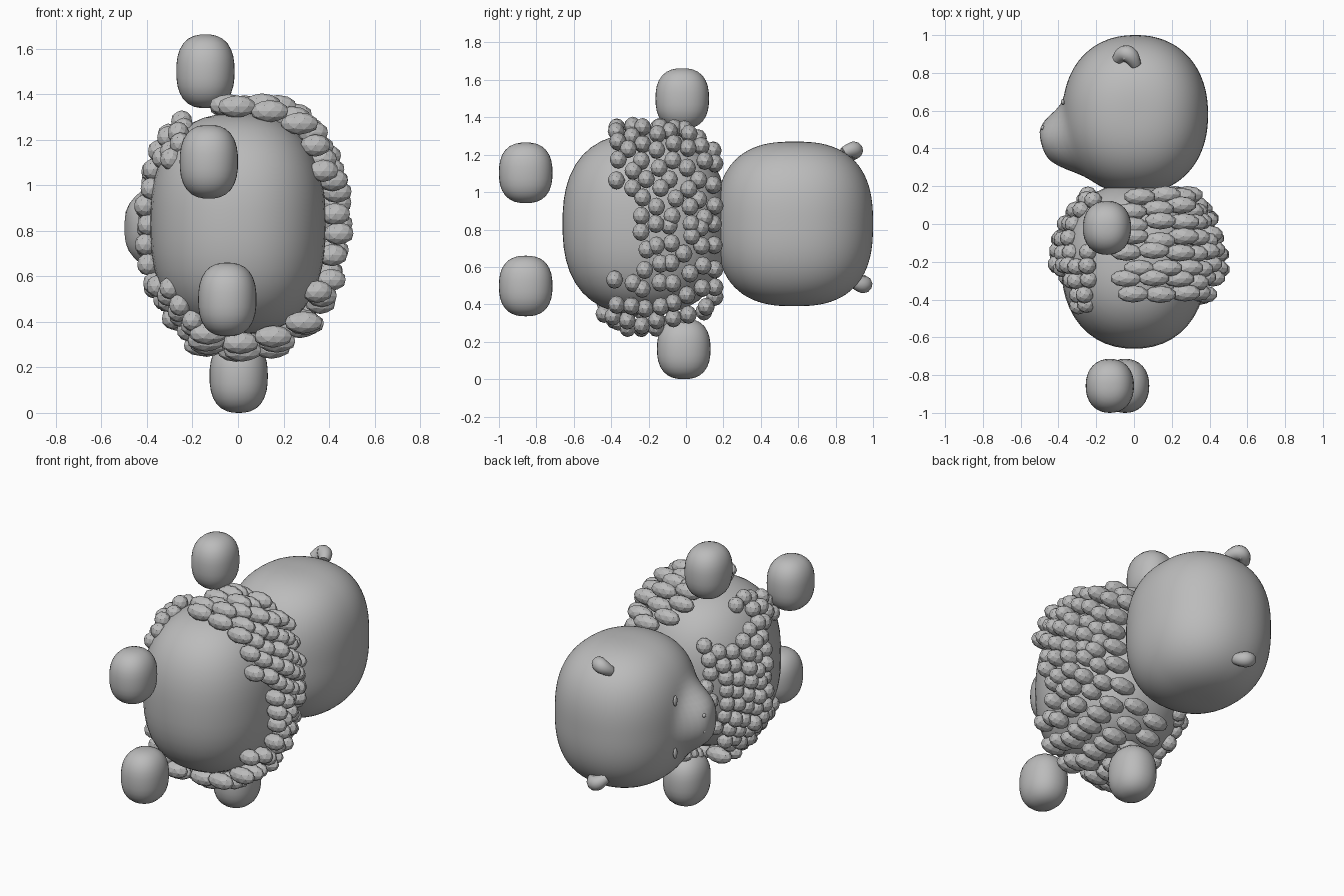
import bpy
import bmesh
import math
import random
from mathutils import Vector

random.seed(4)
if "Cube" in bpy.data.objects:
    bpy.data.objects.remove(bpy.data.objects["Cube"])

grey = bpy.data.materials.new("plain grey")
grey.use_nodes = True
grey.diffuse_color = (0.5, 0.5, 0.5, 1)
grey.node_tree.nodes["Principled BSDF"].inputs["Base Color"].default_value = grey.diffuse_color

MID = 0.83
BODY_AT = Vector((0, -0.22, MID))
BODY_SIZE = Vector((0.385, 0.44, 0.485))
BODY_POWER = 2.5


def finish(name, bm, smooth=True):
    mesh = bpy.data.meshes.new(name)
    for face in bm.faces:
        face.smooth = smooth
    bm.to_mesh(mesh)
    bm.free()
    mesh.materials.append(grey)
    obj = bpy.data.objects.new(name, mesh)
    bpy.context.collection.objects.link(obj)


def soft_length(a, b, power):
    """Length measured so that equal lengths trace a softened square."""
    return (abs(a) ** power + abs(b) ** power) ** (1 / power)


def rounded(direction, power):
    """Push a direction out to a nearly round drum with softened ends."""
    ring = soft_length(direction.x, direction.y, 2.2)
    return direction / soft_length(ring, direction.z, power)


def drum(name, at, size, power, segments=48, shape=None):
    bm = bmesh.new()
    bmesh.ops.create_uvsphere(bm, u_segments=segments, v_segments=segments // 2, radius=1)
    for v in bm.verts:
        v.co = Vector(at) + Vector([a * b for a, b in zip(rounded(v.co, power), size)])
        if shape:
            v.co = shape(v.co)
    finish(name, bm)


# Head with the blunt muzzle swelling out of its face
def muzzle(co):
    away = co - Vector((-0.36, 0.43, 0.81))
    away.z *= 0.9
    return co + Vector((-0.13, -0.01, 0)) * math.exp(-(away.length / 0.168) ** 4)


drum("body", BODY_AT, BODY_SIZE, BODY_POWER)
drum("head", (0.007, 0.58, MID), (0.385, 0.42, 0.44), 2.6, 96, muzzle)

# Floating hands and feet
PAW = (0.128, 0.143, 0.162)
drum("upper_hand", (-0.143, -0.02, 1.5), PAW, 2.5, 32)
drum("lower_hand", (0.003, -0.012, 0.162), PAW, 2.5, 32)
drum("upper_foot", (-0.128, -0.857, 1.103), PAW, 2.5, 32)
drum("lower_foot", (-0.047, -0.857, 0.498), PAW, 2.5, 32)

# Ears as curled, tapering tubes
EAR = [(-0.09, 0.87, 0.36), (-0.06, 0.91, 0.39), (-0.01, 0.89, 0.4), (0.01, 0.84, 0.38)]
for name, side, shift, sink in (("upper_ear", 1, 0, 0), ("lower_ear", -1, 0.05, 0.07)):
    curve = bpy.data.curves.new(name, "CURVE")
    curve.dimensions = "3D"
    curve.bevel_depth = 0.041
    curve.bevel_resolution = 4
    curve.use_fill_caps = True
    spline = curve.splines.new("NURBS")
    spline.points.add(len(EAR) - 1)
    spline.use_endpoint_u = True
    spline.order_u = 3
    for i, (point, (x, y, z)) in enumerate(zip(spline.points, EAR)):
        point.co = (x, y + shift, MID + side * (z - sink), 1)
        point.radius = 1.1 if i in (1, 2) else 0.7
    curve.materials.append(grey)
    ear = bpy.data.objects.new(name, curve)
    bpy.context.collection.objects.link(ear)

# Slit eyes and nostrils
for label, side in (("upper", 1), ("lower", -1)):
    drum(label + "_eye", (-0.377, 0.645, MID + side * 0.165), (0.01, 0.016, 0.034), 2, 12)
    drum(label + "_nostril", (-0.484, 0.51, MID + side * 0.05), (0.01, 0.012, 0.012), 2, 12)


# Wool: rows of faceted tufts laid around the body
def on_body(y, angle):
    near, far = 0.0, 1.0
    across = (y - BODY_AT.y) / BODY_SIZE.y
    for _ in range(30):
        reach = (near + far) / 2
        x, z = reach * math.cos(angle), reach * math.sin(angle)
        ring = math.hypot(x / BODY_SIZE.x, across)
        inside = soft_length(ring, z / BODY_SIZE.z, BODY_POWER) < 1
        near, far = (reach, far) if inside else (near, reach)
    return Vector((x, y, MID + z))


def is_bare(p):
    """Belly, and the strips beside the hands."""
    high = p.z - MID
    if p.y < -0.39 and p.x > -0.1:
        return True
    top_limit = 0.17 if p.x > 0 else 0.27
    if -0.25 < high < top_limit:
        return p.y < -0.25
    if high > 0:
        return (-0.3 if p.y > -0.15 else -0.22) < p.x < -0.05
    return -0.23 < p.x < -0.05 and p.y > -0.1


wool = bmesh.new()
for row in range(9):
    y = -0.43 + row * 0.069
    start = row % 2 * 0.1
    angle = start
    while angle < math.tau + start - 0.08:
        p = on_body(y + random.uniform(-0.015, 0.015), angle)
        normal = (p - BODY_AT).normalized()
        long = 0.048 if p.x < -0.15 else 0.085 if p.x < 0.27 else 0.068
        reach = math.hypot(p.x, p.z - MID)
        # Tufts stand closer together where they are seen end on
        step = 0.08 + (long - 0.05) * 1.6 * abs(math.sin(angle))
        angle += step / max(reach, 0.2)
        if is_bare(p):
            continue
        # The fleece is thickest over the back and underneath
        lift = 0 if p.x < -0.15 else 0.045 if p.z < 0.45 else 0.03
        centre = p + normal * (lift + random.uniform(0, 0.03))
        centre.y = min(centre.y, 0.155)
        tuft = bmesh.ops.create_icosphere(wool, subdivisions=2, radius=1)["verts"]
        for v in tuft:
            v.co = centre + Vector((v.co.x * long, v.co.y * 0.046, v.co.z * 0.049))
finish("wool_tufts", wool, smooth=False)
